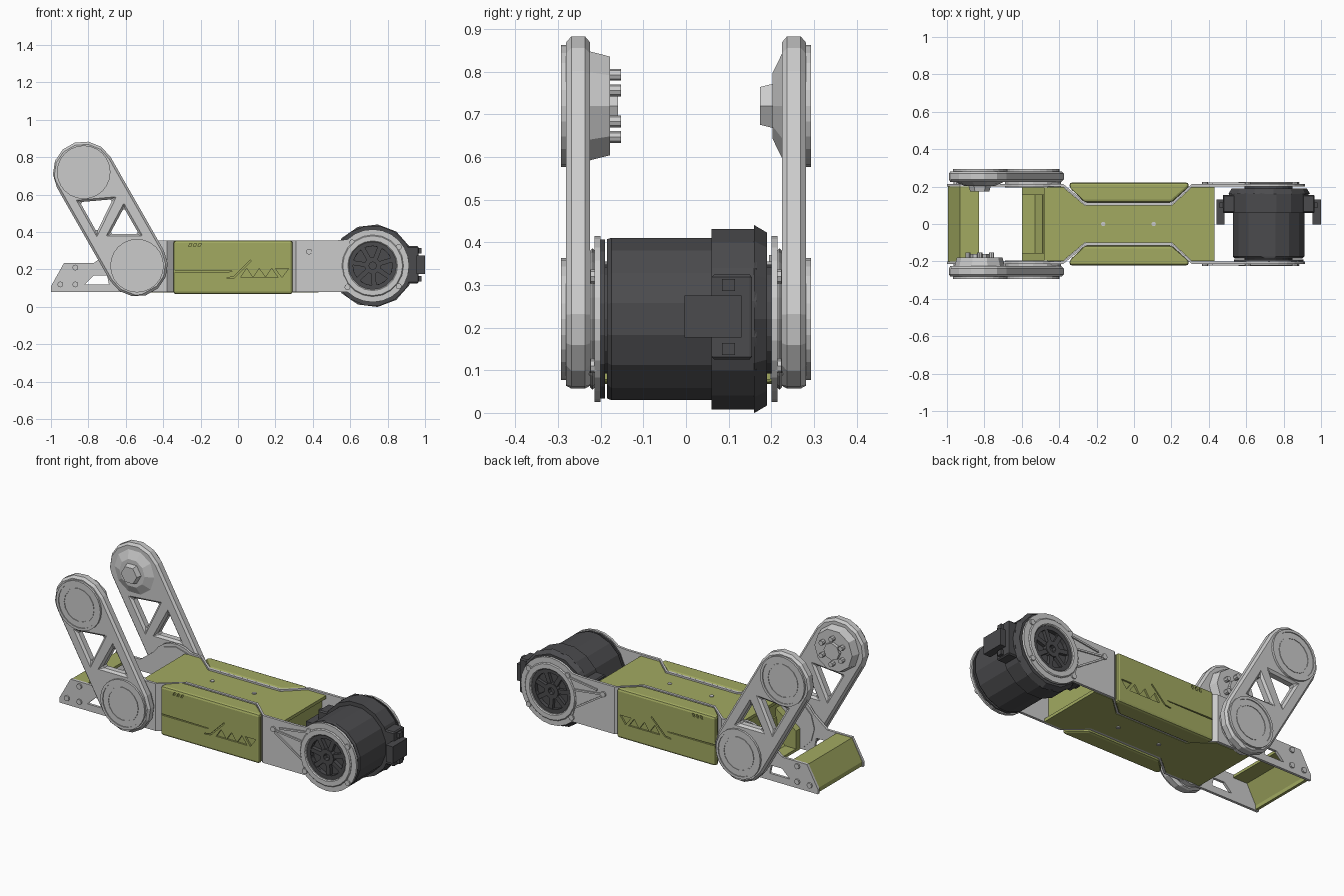
import bpy, bmesh
from math import cos, sin, pi, radians
from mathutils import Vector

if "Cube" in bpy.data.objects:
    bpy.data.objects.remove(bpy.data.objects["Cube"])


def material(name, rgb):
    m = bpy.data.materials.new(name)
    m.diffuse_color = (*rgb, 1)
    m.use_nodes = True
    m.node_tree.nodes["Principled BSDF"].inputs["Base Color"].default_value = m.diffuse_color
    return m


GREEN = material("olive_green", (0.36, 0.40, 0.12))
DARK = material("dark_grey", (0.07, 0.07, 0.075))


def circle(cx, cz, r, n=12, a0=0.0, a1=360.0):
    full = a1 - a0 >= 360
    k = n if full else n - 1
    return [(cx + r * cos(radians(a0 + (a1 - a0) * i / k)),
             cz + r * sin(radians(a0 + (a1 - a0) * i / k))) for i in range(n)]


def prism(name, loops, w0, w1, mat=None, bevel=0, axis='y', taper=1.0, seg=1):
    """Extrude flat loops (outline, holes) from w0 to w1 along an axis."""
    def put(u, v, w):
        return Vector((u, w, v)) if axis == 'y' else Vector((u, v, w))
    bm = bmesh.new()
    edges = []
    for lp in loops:
        vs = [bm.verts.new(put(u, v, w0)) for u, v in lp]
        edges += [bm.edges.new((vs[i - 1], vs[i])) for i in range(len(vs))]
    bmesh.ops.triangle_fill(bm, use_beauty=True, edges=edges, normal=put(0, 0, 1))
    ext = bmesh.ops.extrude_face_region(bm, geom=bm.faces[:])
    moved = [g for g in ext['geom'] if isinstance(g, bmesh.types.BMVert)]
    c = sum((v.co for v in moved), Vector()) / len(moved)
    for v in moved:
        v.co = c + (v.co - c) * taper + put(0, 0, w1 - w0)
    bmesh.ops.recalc_face_normals(bm, faces=bm.faces[:])
    me = bpy.data.meshes.new(name)
    bm.to_mesh(me)
    bm.free()
    ob = bpy.data.objects.new(name, me)
    bpy.context.collection.objects.link(ob)
    if mat:
        me.materials.append(mat)
    if bevel:
        b = ob.modifiers.new("bevel", 'BEVEL')
        b.width, b.segments, b.limit_method, b.angle_limit = bevel, seg, 'ANGLE', radians(40)
    return ob


def rect(x0, x1, z0, z1):
    return [(x0, z0), (x1, z0), (x1, z1), (x0, z1)]


def bar(p, q, w):
    d = (Vector(q) - Vector(p)).normalized() * w / 2
    n = Vector((-d.y, d.x))
    p, q = Vector(p), Vector(q)
    return [tuple(p + n), tuple(p - n), tuple(q - n), tuple(q + n)]


def bend(ob, s):
    """Joggle a side plate inward behind the side cover."""
    bm = bmesh.new()
    bm.from_mesh(ob.data)
    for x in (-0.38, -0.26, 0.20, 0.31):
        bmesh.ops.bisect_plane(bm, geom=bm.verts[:] + bm.edges[:] + bm.faces[:],
                               plane_co=(x, 0, 0), plane_no=(1, 0, 0))
    for v in bm.verts:
        t = min((v.co.x + 0.38) / 0.12, (0.31 - v.co.x) / 0.11)
        v.co.y -= s * 0.1 * max(0, min(1, t))
    bm.to_mesh(ob.data)
    bm.free()


MX, MZ = 0.72, 0.22            # motor axis
TOP, LOW = (-0.825, 0.72), (-0.54, 0.22)   # arm pivots

# Outlines shared by both sides
plate = ([(-1, 0.08)] + circle(MX, MZ, 0.195, 19, -134, 134) + [(0.52, 0.355), (-0.43, 0.355)]
         + circle(*LOW, 0.165, 7, 55, 150) + [(-0.77, 0.235), (-0.93, 0.235), (-1, 0.11)])
plate_hole = [(-0.82, 0.12), (-0.69, 0.12), (-0.70, 0.168), (-0.77, 0.168)]
arm = circle(*TOP, 0.165, 8, 29.7, 209.7) + circle(*LOW, 0.165, 8, 209.7, 389.7)
arm_holes = [[(-0.845, 0.56), (-0.755, 0.40), (-0.67, 0.575)],
             [(-0.61, 0.53), (-0.685, 0.39), (-0.53, 0.39)]]
stadium = circle(-0.05, 0.237, 0.05, 9, -90, 90) + [(-0.36, 0.287), (-0.36, 0.187)]
stadium_in = circle(-0.05, 0.237, 0.042, 9, -90, 90) + [(-0.36, 0.279), (-0.36, 0.195)]
tris = [[(x - 0.036, 0.157), (x + 0.03, 0.157), (x - 0.004, 0.205)] for x in (0.05, 0.117, 0.184)]
tris.append([(0.20, 0.205), (0.27, 0.205), (0.235, 0.157)])
slits = [[(x, 0.322), (x + 0.012, 0.322), (x + 0.02, 0.34), (x + 0.008, 0.34)]
         for x in (-0.265, -0.24, -0.215)]
step_line = [(-0.06, 0.15), (-0.02, 0.155), (0.07, 0.245), (0.27, 0.245),
             (0.27, 0.251), (0.066, 0.251), (-0.024, 0.161), (-0.06, 0.156)]

for s, side in ((-1, "front"), (1, "back")):
    # Bent side plate with motor ring
    p = prism(side + "_side_plate", [plate, plate_hole, circle(MX, MZ, 0.128, 20)], s * 0.2, s * 0.215)
    bend(p, s)
    prism(side + "_motor_ring", [circle(MX, MZ, 0.165, 20), circle(MX, MZ, 0.128, 20)],
          s * 0.213, s * 0.225, bevel=0.005)
    for i, (a, b) in enumerate((((0.37, 0.295), (0.58, 0.27)), ((0.39, 0.28), (0.56, 0.17)),
                                ((0.42, 0.31), (0.60, 0.335)), ((0.585, 0.11), (0.56, 0.2)))):
        prism(f"{side}_plate_rib_{i}", [bar(a, b, 0.01)], s * 0.21, s * 0.222)
    for i, (x, z) in enumerate(((-0.95, 0.12), (-0.87, 0.12), (-0.87, 0.21), (0.38, 0.295), (0.585, 0.105),
                                (0.61, 0.345), (0.86, 0.32), (0.86, 0.11))):
        prism(f"{side}_plate_bolt_{i}", [circle(x, z, 0.016, 8)], s * 0.21, s * 0.224)

    # Green side cover with recessed slot, triangles and slits
    cover = prism(side + "_side_cover", [[(-0.345, s * 0.222), (0.292, s * 0.222),
                  (0.292, s * 0.195), (0.20, s * 0.115), (-0.262, s * 0.115), (-0.345, s * 0.195)]],
                  0.068, 0.355, GREEN, 0.014, 'z', seg=2)
    cut = prism("cutter", [stadium, stadium_in, *tris, *slits, step_line], s * 0.212, s * 0.24)
    m = cover.modifiers.new("cut", 'BOOLEAN')
    m.operation, m.object, m.solver = 'DIFFERENCE', cut, 'EXACT'
    cover.data = bpy.data.meshes.new_from_object(
        cover.evaluated_get(bpy.context.evaluated_depsgraph_get()))
    cover.modifiers.clear()
    bpy.data.objects.remove(cut)

    # Arm link with triangular windows and round caps
    prism(side + "_arm", [arm, *arm_holes], s * 0.225, s * 0.281, bevel=0.012)
    for tag, c in (("upper", TOP), ("lower", LOW)):
        prism(f"{side}_arm_{tag}_cap", [circle(*c, 0.143, 24)], s * 0.27, s * 0.288)
        prism(f"{side}_arm_{tag}_cap_rim", [circle(*c, 0.143, 24), circle(*c, 0.128, 24)],
              s * 0.28, s * 0.293)
        prism(f"{side}_arm_{tag}_cap_hub", [circle(*c, 0.10, 16), circle(*c, 0.092, 16)],
              s * 0.28, s * 0.291)
    prism(side + "_lower_joint", [circle(*LOW, 0.15, 12)], s * 0.195, s * 0.228)

    # Spoked motor end
    prism(side + "_motor_hub", [circle(MX, MZ, 0.045, 12), circle(MX, MZ, 0.02, 8)],
          s * 0.185, s * 0.213, DARK)
    prism(side + "_motor_rim", [circle(MX, MZ, 0.128, 20), circle(MX, MZ, 0.105, 20)],
          s * 0.16, s * 0.212, DARK)
    for k in range(7):
        a = 2 * pi * k / 7 + 0.3
        prism(f"{side}_motor_spoke_{k}", [bar((MX + 0.04 * cos(a), MZ + 0.04 * sin(a)),
              (MX + 0.11 * cos(a), MZ + 0.11 * sin(a)), 0.025)], s * 0.175, s * 0.208, DARK)

# Front arm joint: stepped housing with pegs
prism("front_joint_housing", [circle(*TOP, 0.135, 10)], -0.228, -0.178, taper=0.9)
prism("front_joint_boss", [circle(*TOP, 0.05, 8)], -0.18, -0.16)
for k in range(6):
    a = radians(90 + 60 * k)
    prism(f"joint_peg_{k}", [circle(TOP[0] + 0.073 * cos(a), TOP[1] + 0.073 * sin(a), 0.014, 8)],
          -0.18, -0.152)
# Back arm joint: cone and hub
prism("back_joint_cone", [circle(*TOP, 0.135, 10)], 0.228, 0.203, taper=0.6)
prism("back_joint_hub", [circle(*TOP, 0.06, 6)], 0.205, 0.173, taper=0.85)

# Green centre body: top and bottom sheets around a core
half = [(-0.48, 0.198), (-0.38, 0.198), (-0.262, 0.099), (0.202, 0.099), (0.31, 0.198), (0.43, 0.198)]
body = half + [(x, -y) for x, y in reversed(half)]
prism("body_top", [body], 0.328, 0.346, GREEN, axis='z')
prism("body_bottom", [body], 0.078, 0.096, GREEN, axis='z')
core = [(max(-0.465, min(0.405, x)), y * 0.985) for x, y in body]
prism("body_core", [core], 0.09, 0.335, GREEN, axis='z')
for i, x in enumerate((-0.165, 0.105)):
    prism(f"body_bolt_top_{i}", [circle(x, 0, 0.012, 8)], 0.34, 0.35, axis='z')
    prism(f"body_bolt_bottom_{i}", [circle(x, 0, 0.012, 8)], 0.074, 0.08, axis='z')

# Rear tray and folded cross sheet
prism("rear_tray", [[(-0.60, 0.08), (-0.46, 0.08), (-0.46, 0.25), (-0.475, 0.25), (-0.49, 0.13),
                     (-0.53, 0.096), (-0.60, 0.096)]], -0.198, 0.198, GREEN)
for s in (-1, 1):
    prism("rear_tray_rib", [[(-0.60, 0.08), (-0.47, 0.08), (-0.47, 0.30), (-0.60, 0.20)]],
          s * 0.155, s * 0.198, GREEN)
prism("rear_cross_sheet", [[(-0.995, 0.085), (-0.995, 0.11), (-0.93, 0.232), (-0.83, 0.232),
      (-0.83, 0.216), (-0.921, 0.216), (-0.979, 0.107), (-0.979, 0.085)]], -0.2, 0.2, GREEN)

# Dark motor: barrel, band, flange
prism("motor_barrel", [circle(MX, MZ, 0.194, 16, 11.25, 371.25)], -0.185, 0.08, DARK, 0.01)
prism("motor_front_face", [circle(MX, MZ, 0.19, 16, 11.25, 371.25), circle(MX, MZ, 0.105, 16)],
      -0.19, -0.2, DARK)
prism("motor_band", [circle(MX, MZ, 0.216, 16, 11.25, 371.25)], 0.06, 0.165, DARK)
prism("motor_flange", [circle(MX, MZ, 0.222, 13)], 0.16, 0.19, DARK, taper=0.92)

# Connector brackets on both sides of the motor
for s, reach, tag in ((1, 0.28, "outer"), (-1, 0.28, "inner")):
    def span(a, b):
        return sorted((MX + s * a, MX + s * b))
    prism(tag + "_connector_block", [rect(*span(0.18, 0.245), 0.125, 0.325)], 0.06, 0.155, DARK, 0.006)
    prism(tag + "_connector_tab", [rect(*span(0.235, reach), 0.177, 0.275)], -0.003, 0.13, DARK)
    for i, z in enumerate((0.15, 0.30)):
        prism(f"{tag}_connector_bolt_{i}", [rect(*span(0.24, 0.262), z - 0.014, z + 0.014)],
              0.085, 0.115, DARK)
